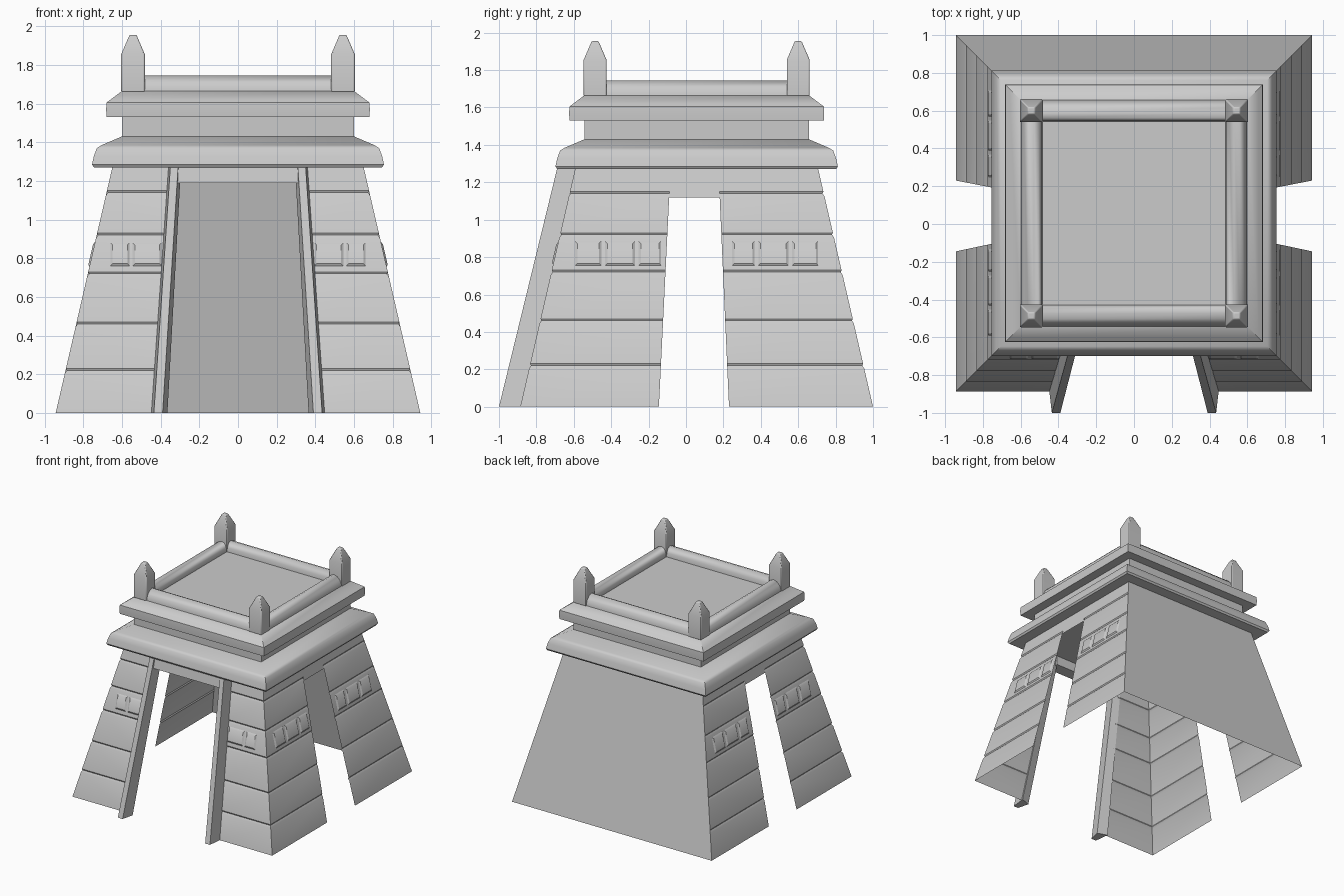
import bpy
import bmesh
import math
from mathutils import Vector

cube = bpy.data.objects.get("Cube")
if cube:
    bpy.data.objects.remove(cube, do_unlink=True)

MID_Y = 0.057            # centre of the tower in y
BASE, NECK = 0.943, 0.65  # half widths of the battered walls
WALL_TOP = 1.27


def finish(name, bm, mirror=False, angle=30, bevel=0):
    mesh = bpy.data.meshes.new(name)
    bm.to_mesh(mesh)
    bm.free()
    obj = bpy.data.objects.new(name, mesh)
    bpy.context.collection.objects.link(obj)
    if bevel:
        mod = obj.modifiers.new("soft_edges", 'BEVEL')
        mod.width, mod.segments = bevel, 2
    if mirror:
        mod = obj.modifiers.new("mirror", 'MIRROR')
        mod.use_clip = False
    bpy.ops.object.select_all(action='DESELECT')
    obj.select_set(True)
    bpy.context.view_layer.objects.active = obj
    bpy.ops.object.shade_smooth_by_angle(angle=math.radians(angle))
    return obj


def square(half, z, x=0.0, y=MID_Y):
    return [(x + sx * half, y + sy * half, z)
            for sx, sy in ((-1, -1), (1, -1), (1, 1), (-1, 1))]


def loft(name, sections, **options):
    """Skin a stack of equal-sided sections and cap both ends."""
    bm = bmesh.new()
    rings = [[bm.verts.new(p) for p in s] for s in sections]
    n = len(rings[0])
    for low, high in zip(rings, rings[1:]):
        for i in range(n):
            j = (i + 1) % n
            bm.faces.new((low[i], low[j], high[j], high[i]))
    bm.faces.new(rings[0][::-1])
    bm.faces.new(rings[-1])
    bmesh.ops.recalc_face_normals(bm, faces=bm.faces)
    return finish(name, bm, **options)


def stack(name, profile, **options):
    return loft(name, [square(h, z) for h, z in profile], **options)


# Wall frames: u runs along the wall, out points away from the tower
FRAMES = {
    "front": (Vector((1, 0, 0)), Vector((0, -1, 0))),
    "side": (Vector((0, 1, 0)), Vector((1, 0, 0))),
    "back": (Vector((-1, 0, 0)), Vector((0, 1, 0))),
}


def half_at(z):
    return BASE + (NECK - BASE) * z / WALL_TOP


def wall_point(side, u, z, out=0.0):
    along, outward = FRAMES[side]
    return along * u + outward * (half_at(z) + out) + Vector((0, MID_Y, z))


def panel(bm, side, left, right, rows):
    """Strip of wall between two edge functions of (z, out)."""
    pairs = [(bm.verts.new(wall_point(side, left(z, o), z, o)),
              bm.verts.new(wall_point(side, right(z, o), z, o)))
             for z, o in rows]
    for (a, b), (d, c) in zip(pairs, pairs[1:]):
        bm.faces.new((a, b, c, d))


def brick(bm, side, u, z, w, h):
    """Slightly raised stone with sloped rims."""
    corners = ((-1, -1), (1, -1), (1, 1), (-1, 1))
    outer = [bm.verts.new(wall_point(side, u + a * w / 2, z + b * h / 2))
             for a, b in corners]
    inner = [bm.verts.new(wall_point(side, u + a * (w / 2 - 0.012),
                                     z + b * (h / 2 - 0.012), 0.008))
             for a, b in corners]
    bm.faces.new(inner)
    for i in range(4):
        j = (i + 1) % 4
        bm.faces.new((outer[i], outer[j], inner[j], inner[i]))


def corner(sign):
    return lambda z, out: sign * (half_at(z) + out)


def edge(low, high, top):
    return lambda z, out: low + (high - low) * z / top


# Stone courses: shallow grooves at each joint
courses = [(0, 0)]
for joint in (0.22, 0.46, 0.72, 0.92, 1.14):
    courses += [(joint - 0.015, 0), (joint, -0.007), (joint + 0.01, 0)]
courses.append((WALL_TOP, 0))

# Front wall either side of the doorway
bm = bmesh.new()
panel(bm, "front", edge(0.42, 0.34, WALL_TOP), corner(1), courses)
for u, w in ((0.47, 0.15), (0.61, 0.1)):
    brick(bm, "front", u, 0.82, w, 0.12)
finish("front_wall", bm, mirror=True)

# Side walls with a tapered passage and a plain header over it
DOOR_TOP = 1.12
front_edge = edge(-0.202, -0.147, DOOR_TOP)
back_edge = edge(0.173, 0.123, DOOR_TOP)
bm = bmesh.new()
panel(bm, "side", corner(-1), front_edge, courses)
panel(bm, "side", back_edge, corner(1), courses)
panel(bm, "side", front_edge, back_edge, [(DOOR_TOP, 0), (WALL_TOP, 0)])
for u, w in ((0.25, 0.12), (0.41, 0.16), (0.58, 0.14)):
    for s in (-1, 1):
        brick(bm, "side", s * u, 0.82, w, 0.13)
finish("side_wall", bm, mirror=True)

# Plain back wall
bm = bmesh.new()
panel(bm, "back", corner(-1), lambda z, out: 0, [(0, 0), (WALL_TOP, 0)])
finish("back_wall", bm, mirror=True)

# Leaning door jambs and lintel
jamb_foot = [(0.365, -0.90), (0.39, -1.0), (0.435, -1.0), (0.45, -0.87)]
jamb_head = [(0.295, -0.60), (0.31, -0.69), (0.35, -0.69), (0.36, -0.59)]
loft("door_jamb", [[(x, y, 0) for x, y in jamb_foot],
                   [(x, y, WALL_TOP) for x, y in jamb_head]],
     mirror=True)
loft("door_lintel", [[(-0.32, y, z), (0.32, y, z),
                      (0.32, -0.59, z), (-0.32, -0.59, z)]
                     for y, z in ((-0.695, 1.19), (-0.68, 1.28))])

# Lower cornice, recessed frieze and upper ledge
stack("lower_cornice", [(0.745, 1.27), (0.755, 1.285), (0.745, 1.33),
                        (0.73, 1.37), (0.705, 1.385), (0.60, 1.43)], angle=40)
stack("frieze", [(0.60, 1.42), (0.60, 1.54)])
stack("upper_ledge", [(0.68, 1.53), (0.682, 1.57), (0.68, 1.605),
                      (0.66, 1.62), (0.60, 1.665)], angle=40)

# Rounded parapet around the sunken roof
stack("parapet", [(0.60, 1.655), (0.598, 1.68), (0.585, 1.71), (0.56, 1.735),
                  (0.53, 1.745), (0.505, 1.735), (0.488, 1.70),
                  (0.485, 1.667)], angle=50)

# Pointed corner posts
for label, y in (("front", MID_Y - 0.543), ("back", MID_Y + 0.543)):
    loft(label + "_corner_post",
         [square(h, z, 0.543, y) for h, z in
          ((0.061, 1.66), (0.061, 1.855), (0.018, 1.955))],
         mirror=True, bevel=0.006)
